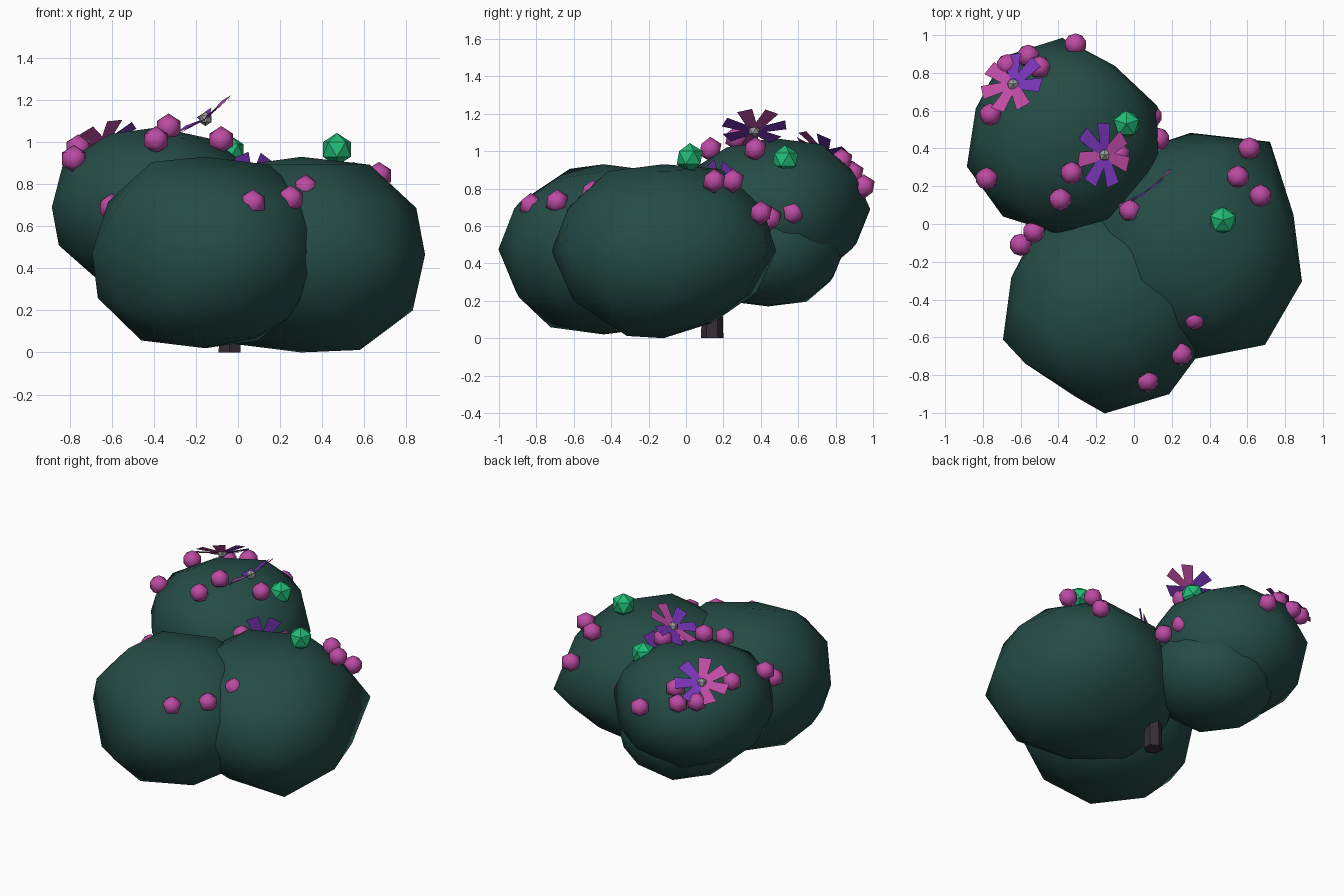
import bpy, bmesh, math
from mathutils import Vector, Matrix

if "Cube" in bpy.data.objects:
    bpy.data.objects.remove(bpy.data.objects["Cube"])


def material(name, rgb):
    m = bpy.data.materials.new(name)
    m.diffuse_color = (*rgb, 1)
    m.use_nodes = True
    m.node_tree.nodes["Principled BSDF"].inputs["Base Color"].default_value = m.diffuse_color
    return m


LEAF = material("leaf", (0.018, 0.072, 0.06))
BARK = material("bark", (0.04, 0.027, 0.038))
PINK = material("pink", (0.51, 0.07, 0.37))
PURPLE = material("purple", (0.19, 0.035, 0.48))
GREEN = material("gem_green", (0.015, 0.5, 0.18))
GREY = material("grey", (0.35, 0.35, 0.35))


def finish(name, bm, mats, smooth=False):
    me = bpy.data.meshes.new(name)
    for f in bm.faces:
        f.smooth = smooth
    bm.to_mesh(me)
    bm.free()
    for m in mats:
        me.materials.append(m)
    ob = bpy.data.objects.new(name, me)
    bpy.context.collection.objects.link(ob)
    return ob


def ball(name, loc, r, mat, smooth):
    bm = bmesh.new()
    turn = Matrix.Rotation(math.pi / 2, 4, 'Z')
    bmesh.ops.create_icosphere(bm, subdivisions=1, radius=r,
                               matrix=Matrix.Translation(loc) @ turn)
    return finish(name, bm, [mat], smooth)


def foliage(name, c, r, bumps):
    # low-poly ball, flattened poles, with soft (azimuth, elevation, amount) bumps
    bm = bmesh.new()
    bmesh.ops.create_icosphere(bm, subdivisions=2, radius=1)
    for v in bm.verts:
        n = v.co.normalized()
        k = 1
        for az, el, amount in bumps:
            a, e = math.radians(az), math.radians(el)
            d = Vector((math.cos(a) * math.cos(e), math.sin(a) * math.cos(e), math.sin(e)))
            k += amount * max(0, n.dot(d)) ** 12
        z = max(-1, min(1, n.z * 1.08 * k))
        v.co = (c[0] + n.x * k * r[0], c[1] + n.y * k * r[1], c[2] + z * r[2])
    return finish(name, bm, [LEAF], True)


def flower(name, loc, normal, spin, pinks):
    # seven flaring petals around a grey heart, slightly cupped
    bm = bmesh.new()
    for i in range(7):
        a = spin + i * math.tau / 7
        d = Vector((math.cos(a), math.sin(a), 0))
        s = Vector((-d.y, d.x, 0))
        up = Vector((0, 0, 0.02))
        vs = [bm.verts.new(p) for p in (d * 0.015 - s * 0.025, d * 0.17 - s * 0.042 + up,
                                        d * 0.17 + s * 0.042 + up, d * 0.015 + s * 0.025)]
        bm.faces.new(vs).material_index = 0 if i in pinks else 1
    rot = Vector(normal).to_track_quat('Z', 'Y').to_matrix().to_4x4()
    bm.transform(Matrix.Translation(loc) @ rot)
    finish(name, bm, [PINK, PURPLE])
    ball(name + "_heart", loc, 0.034, GREY, False)


# foliage masses
foliage("foliage_front", (-0.155, -0.44, 0.475), (0.58, 0.57, 0.455),
        [(-90, 58, -0.12), (180, 35, -0.07), (162, 0, -0.1), (-126, 0, -0.16),
         (-145, 48, 0.08), (-45, -48, -0.05)])
foliage("foliage_right", (0.30, -0.12, 0.465), (0.62, 0.595, 0.465),
        [(54, 0, 0.16), (18, 0, -0.09), (-54, 0, 0.08), (75, -52, -0.22),
         (-20, -58, 0.07), (70, 45, 0.04), (-120, -45, -0.12)])
foliage("foliage_back", (-0.38, 0.465, 0.69), (0.535, 0.525, 0.38),
        [(162, 0, -0.1), (54, 0, -0.12), (0, 42, -0.08), (-45, 52, -0.09),
         (135, 52, -0.07)])
foliage("foliage_low", (-0.28, 0.44, 0.48), (0.42, 0.41, 0.31), [])

# trunk
bm = bmesh.new()
bmesh.ops.create_cone(bm, cap_ends=True, segments=6, radius1=0.06, radius2=0.045,
                      depth=0.5, matrix=Matrix.Translation((-0.04, 0.14, 0.25)))
finish("trunk", bm, [BARK])

# berries
berries = [(-0.31, 0.95, 0.81), (-0.56, 0.89, 0.88), (-0.50, 0.83, 0.95),
           (-0.67, 0.84, 0.90), (-0.76, 0.58, 0.97), (-0.78, 0.24, 0.92),
           (-0.33, 0.27, 1.07), (-0.39, 0.13, 1.01), (-0.08, 0.37, 1.01),
           (0.13, 0.45, 0.64), (0.09, 0.57, 0.67), (-0.02, 0.07, 0.84),
           (0.67, 0.15, 0.84), (0.55, 0.25, 0.84), (0.61, 0.40, 0.67),
           (-0.60, -0.11, 0.69), (-0.53, -0.04, 0.70), (0.07, -0.83, 0.71),
           (0.25, -0.69, 0.73), (0.32, -0.50, 0.78)]
for p in berries:
    ball("berry", p, 0.066, PINK, True)

# green gems
for p in ((0.47, 0.02, 0.965), (-0.04, 0.53, 0.955)):
    ball("gem", p, 0.078, GREEN, False)

# flowers
flower("flower_back", (-0.64, 0.74, 0.99), (-0.35, 0.45, 0.82), 1.4, (0, 4, 5, 6))
flower("flower_top", (-0.155, 0.365, 1.11), (-0.57, -0.05, 0.82), 0.3, (1, 2, 5))
flower("flower_gap", (0.06, 0.18, 0.78), (-0.55, 0.8, 0.2), 0.3, (0, 3, 4))
